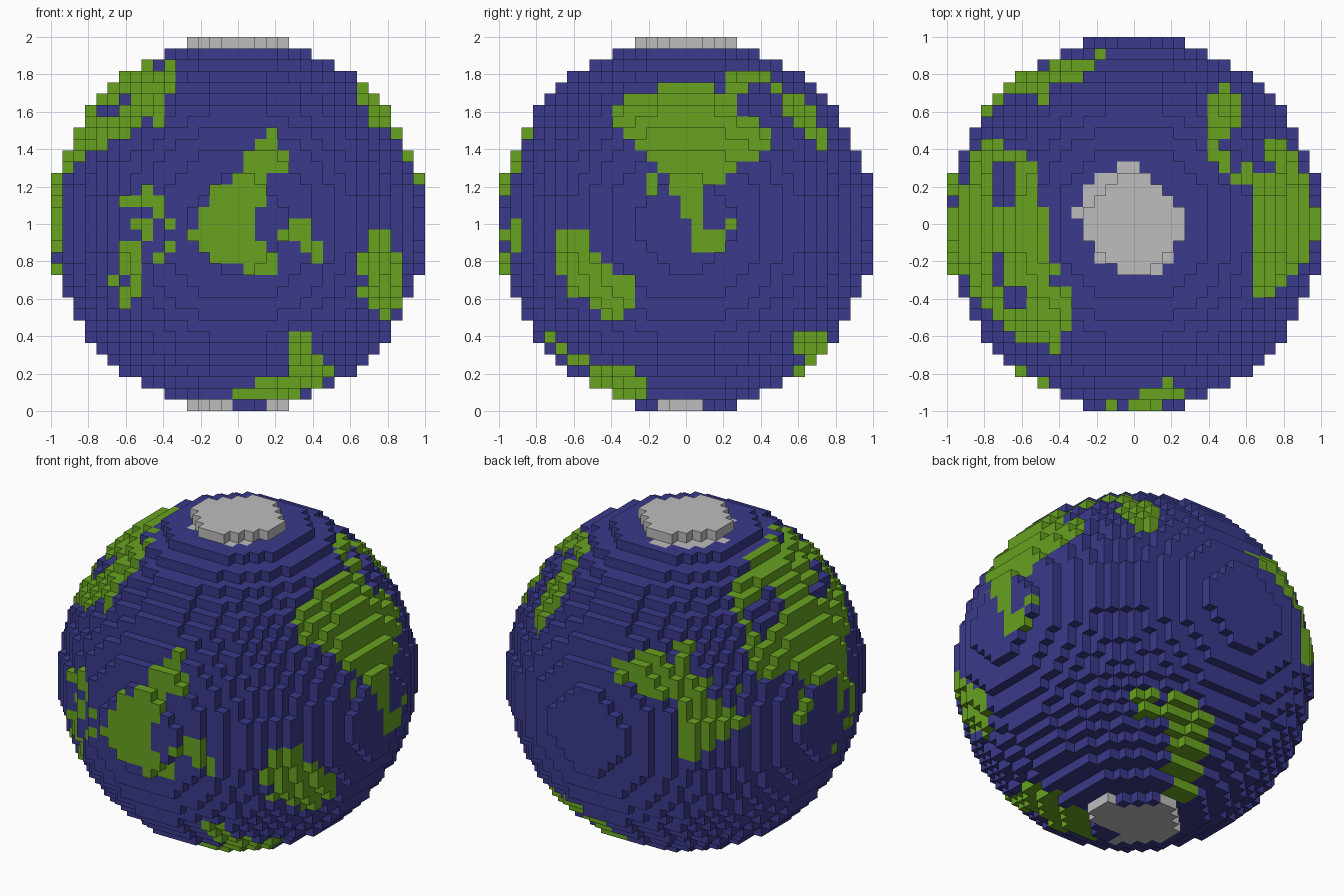
import bpy
import bmesh
from math import sqrt
from itertools import product

if "Cube" in bpy.data.objects:
    bpy.data.objects.remove(bpy.data.objects["Cube"], do_unlink=True)

HALF = 16                      # cells from the centre to the outermost layer
CELL = 2 / (2 * HALF + 1)
RADIUS_SQ = 273.5


def solid(x, y, z):
    return x * x + y * y + z * z < RADIUS_SQ


# Each side gives (across, row, depth towards the viewer) for a cell
SIDES = {
    "front": lambda x, y, z: (x, z, -y),
    "back": lambda x, y, z: (x, z, y),
    "right": lambda x, y, z: (y, z, x),
    "left": lambda x, y, z: (y, z, -x),
    "top": lambda x, y, z: (x, y, z),
    "bottom": lambda x, y, z: (x, y, -z),
    "back_corner": lambda x, y, z: (round((-x - y) / sqrt(2)), z, (y - x) / sqrt(2)),
}

regions = []


def region(part, side, first_row, rows, min_depth=1):
    """Rows run downwards; each row is a tuple of (start, end) spans."""
    spans = {first_row - n: row for n, row in enumerate(rows)}
    regions.append((part, SIDES[side], spans, min_depth))


# Large front continent and its eastern island
region("land", "front", 8, [
    ((3, 3),), ((2, 3),), ((1, 4),), ((1, 4),), ((0, 2),), ((-2, 2),),
    ((-2, 2),), ((-3, 1),), ((-3, 1), (5, 6)), ((-4, 1), (4, 6)),
    ((-3, 2), (6, 7)), ((-2, 3), (7, 7)), ((1, 3),)])

# Scattered western islands
region("land", "front", 3, [
    ((-8, -8),), ((-10, -7),), ((-7, -7),), ((-9, -8), (-6, -6)),
    ((-8, -8),), ((-10, -9), (-6, -6)), ((-10, -9), (-7, -7)),
    ((-10, -9),), ((-11, -11), (-9, -9)), ((-10, -9),), ((-10, -10),)])

# Eastern front island
region("land", "right", -1, [
    ((-11, -9),), ((-11, -9),), ((-11, -8),), ((-11, -7),),
    ((-10, -5),), ((-10, -5),), ((-8, -5),), ((-7, -6),)])

# Southern front peninsula
region("land", "front", -10, [
    ((5, 6),), ((5, 6),), ((5, 7),), ((5, 8),), ((2, 7),), ((0, 5),)], 3)

# Right continent with its long tail
region("land", "right", 12, [
    ((-2, 2),), ((-5, 4),), ((-6, 4),), ((-6, 6),), ((-5, 7),), ((-4, 7),),
    ((-3, 6),), ((-2, 4),), ((-3, -3), (-1, 3)), ((-3, -3), (-1, 1)),
    ((0, 1),), ((0, 1),), ((1, 1), (4, 4)), ((1, 3),), ((1, 3),)])

# Small northern island chain
region("land", "top", 12, [
    ((8, 8),), ((7, 9),), ((7, 9),), ((7, 9),), ((7, 8),), ((7, 7),),
    ((7, 8),), ((8, 8), (10, 10)), ((9, 10),)], 5)

# Left continent with its two lakes
region("land", "top", 7, [
    ((-13, -12),), ((-15, -10),),
    *[((-16, -13), (-10, -9))] * 4,
    *[((-16, -8),)] * 4,
    ((-16, -13), (-11, -8)), ((-16, -13), (-11, -7)), ((-15, -13), (-11, -8)),
    ((-14, -12), (-9, -6)), ((-13, -12), (-9, -6)), ((-12, -6),),
    ((-11, -6),), ((-10, -7),), ((-7, -7),)], 6)

# Left continent's southern shore and islets
region("land", "left", 5, [
    ((-5, 3),), ((-4, 2),), ((-4, -2), (3, 3)), ((-4, -2), (3, 3)),
    ((-4, -4), (-2, -2), (4, 4)), ((-4, -4), (-2, -2)), ((-4, -4),),
    ((-4, -3),), ((-5, -3),), ((-1, -1),)])

# Back corner continent
region("land", "back_corner", 9, [
    ((-3, -2),), ((-6, -5), (-3, -2)), ((-8, -2),), ((-8, -1),),
    ((-6, -1), (2, 2)), ((-3, 0), (2, 2)), ((-3, 2),), ((-3, 3),),
    ((-3, 1),), ((-3, 0),), ((-3, -2),)])

# Southern back peninsula
region("land", "back", -10, [
    ((3, 5), (7, 8)), ((1, 7),), ((1, 4),), ((0, 3),), ((-1, 2),), ((-2, 0),)], 5)

# Polar ice
region("ice", "top", 4, [((-HALF, HALF),)] * 9, HALF)
region("ice", "top", 5, [
    ((-1, 0),), ((-3, 0),), ((-4, 2),), ((-4, 3),), ((-5, 4),),
    ((-4, 4),), ((-4, 4),), ((-3, 3),), ((-3, 3),), ((-1, 2),)], HALF - 1)
region("ice", "bottom", 4, [
    ((-1, 0),), ((-2, 1),), ((-3, 2),), ((-4, 4),), ((-4, 4),),
    ((-4, 4),), ((-3, 3),), ((-2, -1),), ((-1, -1),)], HALF)


def part_of(cell):
    for part, side, spans, min_depth in regions:
        across, row, depth = side(*cell)
        if depth >= min_depth and any(a <= across <= b for a, b in spans.get(row, ())):
            return part
    return "ocean"


def material(name, color):
    mat = bpy.data.materials.new(name)
    mat.use_nodes = True
    mat.diffuse_color = color
    bsdf = mat.node_tree.nodes["Principled BSDF"]
    bsdf.inputs["Base Color"].default_value = color
    bsdf.inputs["Roughness"].default_value = 0.9
    return mat


materials = {
    "ocean": material("deep_blue", (0.042, 0.042, 0.26, 1)),
    "land": material("grass_green", (0.138, 0.36, 0.015, 1)),
    "ice": material("pale_grey", (0.51, 0.51, 0.52, 1)),
}
meshes = {name: bmesh.new() for name in materials}
corners = {name: {} for name in materials}


def add_face(part, cell, axis, sign):
    """One square on the exposed side of a cell, sharing corner vertices."""
    loop = []
    for du, dv in ((-1, -1), (1, -1), (1, 1), (-1, 1))[::sign]:
        key = [2 * c for c in cell]
        key[axis] += sign
        key[(axis + 1) % 3] += du
        key[(axis + 2) % 3] += dv
        key = tuple(key)
        if key not in corners[part]:
            x, y, z = (c * CELL / 2 for c in key)
            corners[part][key] = meshes[part].verts.new((x, y, z + 1))
        loop.append(corners[part][key])
    meshes[part].faces.new(loop)


# Blocky globe: only the exposed cell faces are built
for cell in product(range(-HALF, HALF + 1), repeat=3):
    if not solid(*cell):
        continue
    for axis, sign in product(range(3), (-1, 1)):
        beside = list(cell)
        beside[axis] += sign
        if not solid(*beside):
            add_face(part_of(cell), cell, axis, sign)

for name, bm in meshes.items():
    mesh = bpy.data.meshes.new(name)
    bm.to_mesh(mesh)
    bm.free()
    mesh.materials.append(materials[name])
    obj = bpy.data.objects.new(name, mesh)
    bpy.context.collection.objects.link(obj)
